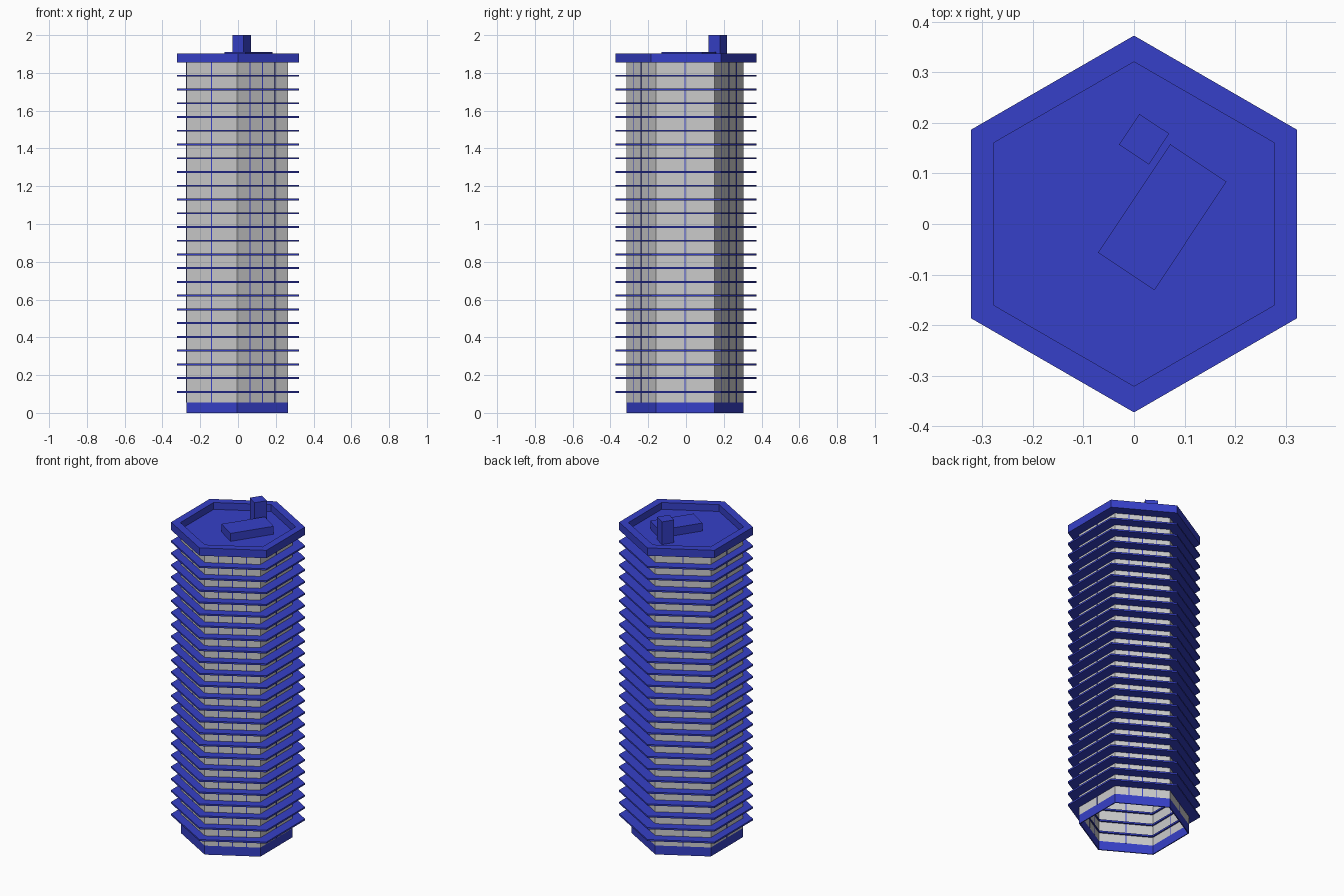
import bpy, bmesh
from math import sin, cos, radians, sqrt, atan2
from mathutils import Matrix, Vector

if "Cube" in bpy.data.objects:
    bpy.data.objects.remove(bpy.data.objects["Cube"])

blue = bpy.data.materials.new("blue_paint")
blue.diffuse_color = (0.037, 0.051, 0.58, 1)
blue.use_nodes = True
blue.node_tree.nodes["Principled BSDF"].inputs["Base Color"].default_value = blue.diffuse_color


def finish(name, bm, mat=None):
    bmesh.ops.recalc_face_normals(bm, faces=bm.faces)
    me = bpy.data.meshes.new(name)
    bm.to_mesh(me)
    bm.free()
    ob = bpy.data.objects.new(name, me)
    bpy.context.collection.objects.link(ob)
    if mat:
        me.materials.append(mat)
    return ob


def hexagon(bm, r, z, c):
    return [bm.verts.new((c + r * cos(radians(30 + 60 * k)),
                          c + r * sin(radians(30 + 60 * k)), z)) for k in range(6)]


def add_ring(bm, r_out, r_in, z0, z1, c=0.0):
    # hexagonal tube with a rectangular section
    loops = [hexagon(bm, r, z, c) for r, z in
             ((r_out, z0), (r_out, z1), (r_in, z1), (r_in, z0))]
    for i in range(4):
        a, b = loops[i], loops[(i + 1) % 4]
        for k in range(6):
            n = (k + 1) % 6
            bm.faces.new((a[k], a[n], b[n], b[k]))


def add_box(bm, size, centre, angle):
    m = (Matrix.Translation(centre) @ Matrix.Rotation(angle, 4, 'Z')
         @ Matrix.Diagonal((*size, 1)))
    bmesh.ops.create_cube(bm, size=1, matrix=m)


C = -0.005            # tower shaft sits slightly off the slab centre
R, R_IN = 0.31, 0.303
Z_BASE, Z_ROOF = 0.055, 1.855

# Hollow plinth
bm = bmesh.new()
add_ring(bm, R, R_IN, 0, Z_BASE, C)
finish("base_band", bm, blue)

# Grey wall shell
bm = bmesh.new()
add_ring(bm, R, R_IN, Z_BASE, Z_ROOF, C)
finish("wall_panels", bm)

# Projecting floor slabs
bm = bmesh.new()
for i in range(24):
    z = 0.111 + i * (1.785 - 0.111) / 23
    add_ring(bm, 0.373, 0.299, z - 0.005, z + 0.005)
finish("floor_slabs", bm, blue)

# Vertical mullions: two bays on most faces, four on the right-hand diagonals
bm = bmesh.new()
apothem = (R + R_IN) / 2 * sqrt(3) / 2
for face, bays in ((0, 2), (60, 4), (120, 2), (180, 2), (240, 2), (300, 4)):
    a = radians(face)
    for j in range(1, bays):
        t = (j / bays - 0.5) * R
        pos = Vector((C + apothem * cos(a) - t * sin(a),
                      C + apothem * sin(a) + t * cos(a), (Z_BASE + Z_ROOF) / 2))
        add_box(bm, (0.009, 0.005, Z_ROOF - Z_BASE), pos, a)
finish("mullions", bm, blue)

# Roof deck and parapet
bm = bmesh.new()
bottom, top = hexagon(bm, 0.322, Z_ROOF, 0), hexagon(bm, 0.322, 1.861, 0)
bm.faces.new(bottom)
bm.faces.new(top)
for k in range(6):
    n = (k + 1) % 6
    bm.faces.new((bottom[k], bottom[n], top[n], top[k]))
finish("roof_deck", bm, blue)
bm = bmesh.new()
add_ring(bm, 0.373, 0.321, Z_ROOF, 1.903)
finish("parapet", bm, blue)

# Rooftop plant room and lift tower
turn = atan2(0.215, 0.143)
bm = bmesh.new()
add_box(bm, (0.258, 0.134, 0.05), (0.056, 0.0135, 1.885), turn)
finish("plant_room", bm, blue)
bm = bmesh.new()
add_box(bm, (0.073, 0.071, 0.14), (0.02, 0.168, 1.93), turn)
finish("lift_tower", bm, blue)
